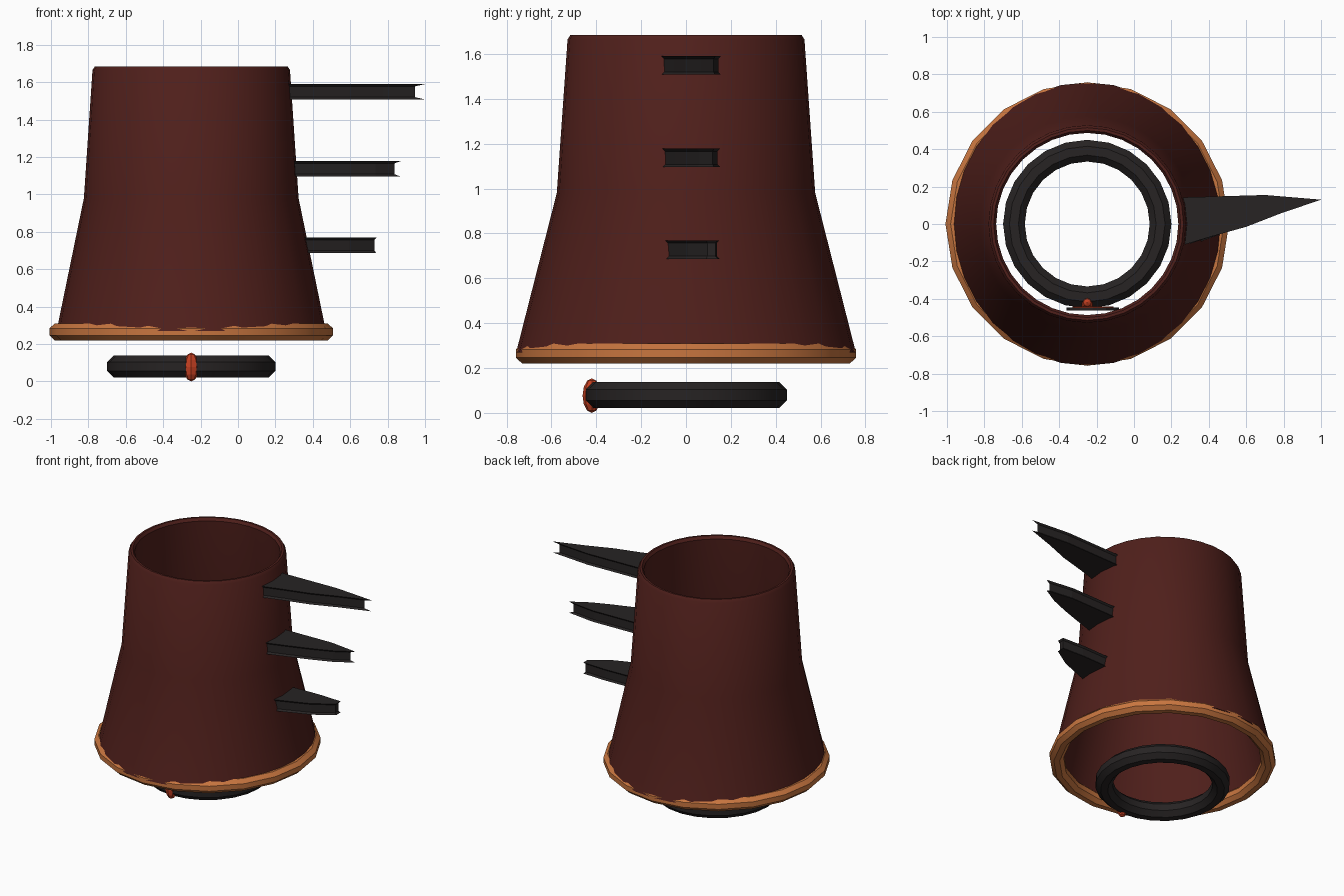
import bpy, bmesh, math
from mathutils import Matrix

if "Cube" in bpy.data.objects:
    bpy.data.objects.remove(bpy.data.objects["Cube"])

CX = -0.25  # axis of the cuff


def material(name, rgb):
    m = bpy.data.materials.new(name)
    m.diffuse_color = (*rgb, 1)
    m.use_nodes = True
    m.node_tree.nodes["Principled BSDF"].inputs["Base Color"].default_value = m.diffuse_color
    return m


MAROON = material("maroon", (0.08, 0.014, 0.011))
COPPER = material("copper", (0.58, 0.18, 0.05))
BLACK = material("black", (0.02, 0.017, 0.017))
RED = material("red", (0.55, 0.05, 0.015))


def finish(bm, name, mat, smooth=None):
    bmesh.ops.recalc_face_normals(bm, faces=bm.faces)
    me = bpy.data.meshes.new(name)
    bm.to_mesh(me)
    bm.free()
    ob = bpy.data.objects.new(name, me)
    bpy.context.collection.objects.link(ob)
    me.materials.append(mat)
    if smooth:
        bpy.ops.object.select_all(action='DESELECT')
        ob.select_set(True)
        bpy.context.view_layer.objects.active = ob
        bpy.ops.object.shade_smooth_by_angle(angle=math.radians(smooth))
    return ob


def loft(bm, loops, closed):
    """Join equal-length vertex loops with quads."""
    n = len(loops[0])
    for k in range(len(loops) if closed else len(loops) - 1):
        a, b = loops[k], loops[(k + 1) % len(loops)]
        for i in range(n):
            j = (i + 1) % n
            bm.faces.new((a[i], a[j], b[j], b[i]))


def lathe(name, profile, sides, mat, smooth):
    """Closed profile of (x radius, y radius, z) turned about the cuff axis."""
    bm = bmesh.new()
    loops = []
    for rx, ry, z in profile:
        angles = [math.tau * i / sides for i in range(sides)]
        loops.append([bm.verts.new((CX + rx * math.cos(a), ry * math.sin(a), z)) for a in angles])
    loft(bm, loops, True)
    return finish(bm, name, mat, smooth)


def octagon_ring(name, r, z, half_w, half_h, sides, mat):
    k = 1 / math.cos(math.pi / 8)
    prof = []
    for i in range(8):
        a = math.tau * (i + 0.5) / 8
        rad = r + half_w * k * math.cos(a)
        prof.append((rad, rad, z + half_h * k * math.sin(a)))
    return lathe(name, prof, sides, mat, 25)


# flared hollow sleeve, slightly oval at the hem
lathe("sleeve", [
    (0.72, 0.757, 0.27), (0.574, 0.576, 0.98), (0.528, 0.528, 1.665), (0.515, 0.515, 1.685),
    (0.50, 0.50, 1.685), (0.487, 0.487, 1.665), (0.537, 0.539, 0.98), (0.684, 0.72, 0.27),
], 32, MAROON, 35)

# copper hem and the black wrist ring
octagon_ring("hem_trim", 0.711, 0.265, 0.047, 0.045, 20, COPPER)
octagon_ring("wrist_ring", 0.392, 0.08, 0.058, 0.058, 24, BLACK)

# gem on the ring
bm = bmesh.new()
bmesh.ops.create_uvsphere(bm, u_segments=8, v_segments=6, radius=1)
bm.transform(Matrix.Translation((CX, -0.42, 0.077)) @ Matrix.Diagonal((0.041, 0.041, 0.077, 1)))
finish(bm, "ring_gem", RED)


# small plate and stud just inside the front wall
def disc(name, r, depth, y, mat):
    bm = bmesh.new()
    bmesh.ops.create_cone(bm, cap_ends=True, segments=12, radius1=r, radius2=r, depth=depth)
    bm.transform(Matrix.Translation((-0.22, y, 0.95)) @ Matrix.Rotation(math.pi / 2, 4, 'X'))
    finish(bm, name, mat)


disc("inner_plate", 0.14, 0.015, -0.455, BLACK)
disc("inner_plate_face", 0.11, 0.01, -0.445, RED)


def inset(pts, d):
    """Offset a counter-clockwise outline inwards."""
    out = []
    n = len(pts)
    for i in range(n):
        (ax, ay), (bx, by), (cx, cy) = pts[i - 1], pts[i], pts[(i + 1) % n]
        l1, l2 = math.hypot(bx - ax, by - ay), math.hypot(cx - bx, cy - by)
        n1 = (-(by - ay) / l1, (bx - ax) / l1)
        n2 = (-(cy - by) / l2, (cx - bx) / l2)
        s = d / (1 + n1[0] * n2[0] + n1[1] * n2[1])
        out.append((bx + (n1[0] + n2[0]) * s, by + (n1[1] + n2[1]) * s))
    return out


def blade(name, z, outline):
    """Flat fin whose edge is grooved between two flanges."""
    bm = bmesh.new()
    waist = inset(outline, 0.011)
    loops = []
    for dz, pts in ((-0.041, outline), (-0.029, waist), (0.029, waist), (0.041, outline)):
        loops.append([bm.verts.new((x, y, z + dz)) for x, y in pts])
    loft(bm, loops, False)
    bm.faces.new(loops[0])
    bm.faces.new(loops[-1])
    finish(bm, name, BLACK)


# three fins on the right side, shorter towards the hem
blade("upper_fin", 1.549, [(0.255, -0.115), (0.42, -0.065), (0.60, -0.015), (0.78, 0.055),
                           (1.0, 0.13), (0.70, 0.155), (0.255, 0.142)])
blade("middle_fin", 1.137, [(0.285, -0.11), (0.44, -0.06), (0.60, -0.005), (0.74, 0.05),
                            (0.87, 0.125), (0.66, 0.152), (0.285, 0.142)])
blade("lower_fin", 0.728, [(0.34, -0.10), (0.46, -0.055), (0.60, 0.0), (0.74, 0.09),
                           (0.74, 0.142), (0.56, 0.149), (0.34, 0.142)])
